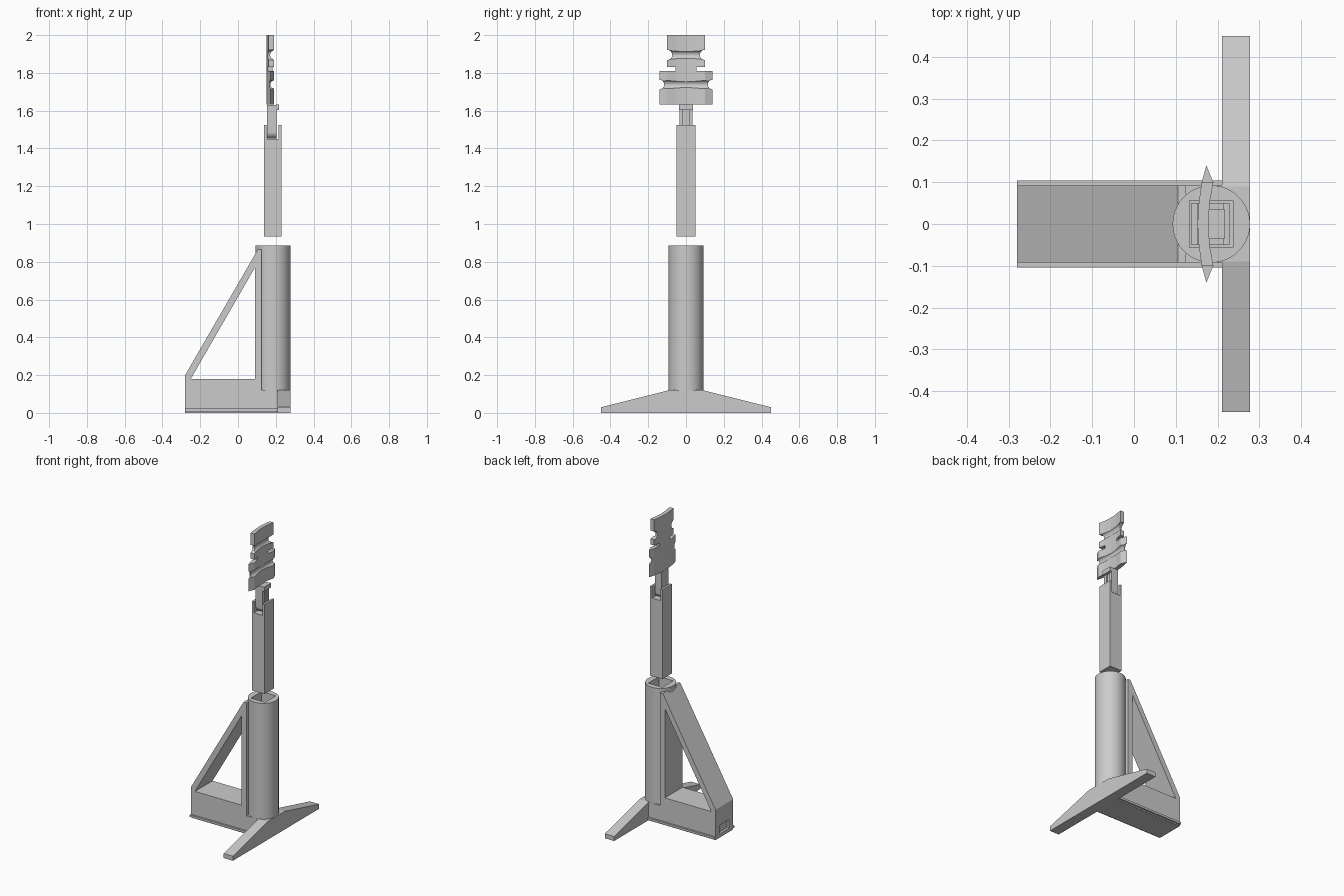
import bpy, bmesh, math
from mathutils import Vector

cube = bpy.data.objects.get("Cube")
if cube:
    bpy.data.objects.remove(cube, do_unlink=True)

grey = bpy.data.materials.new("plain grey")
grey.use_nodes = True
colour = (0.6, 0.6, 0.6, 1)
grey.diffuse_color = colour
grey.node_tree.nodes["Principled BSDF"].inputs["Base Color"].default_value = colour

AXES = {"x": lambda a, b, d: (d, a, b),
        "y": lambda a, b, d: (a, d, b),
        "z": lambda a, b, d: (a, b, d)}


def prism(name, points, axis, lo, hi):
    """Extrude a flat outline along an axis."""
    bm = bmesh.new()
    place = AXES[axis]
    face = bm.faces.new([bm.verts.new(place(a, b, lo)) for a, b in points])
    out = bmesh.ops.extrude_face_region(bm, geom=[face])
    verts = [v for v in out["geom"] if isinstance(v, bmesh.types.BMVert)]
    bmesh.ops.translate(bm, verts=verts, vec=Vector(place(0, 0, hi - lo)))
    bmesh.ops.recalc_face_normals(bm, faces=bm.faces)
    mesh = bpy.data.meshes.new(name)
    bm.to_mesh(mesh)
    bm.free()
    mesh.materials.append(grey)
    obj = bpy.data.objects.new(name, mesh)
    bpy.context.collection.objects.link(obj)
    return obj


def box(name, x0, x1, y0, y1, z0, z1):
    return prism(name, [(x0, y0), (x1, y0), (x1, y1), (x0, y1)], "z", z0, z1)


def circle(a, b, r, n):
    return [(a + r * math.cos(math.tau * i / n), b + r * math.sin(math.tau * i / n))
            for i in range(n)]


def arc(a, b, r, start, end, n):
    angles = [math.radians(start + (end - start) * i / n) for i in range(n + 1)]
    return [(a + r * math.cos(t), b + r * math.sin(t)) for t in angles]


def boolean(obj, cutter, operation="DIFFERENCE"):
    """Cut one part with another and discard the cutter."""
    mod = obj.modifiers.new("cut", "BOOLEAN")
    mod.operation, mod.solver, mod.object = operation, "EXACT", cutter
    activate(obj)
    bpy.ops.object.modifier_apply(modifier=mod.name)
    bpy.data.objects.remove(cutter, do_unlink=True)


def activate(obj):
    bpy.ops.object.select_all(action="DESELECT")
    obj.select_set(True)
    bpy.context.view_layer.objects.active = obj


def smooth(obj):
    activate(obj)
    bpy.ops.object.shade_smooth_by_angle(angle=math.radians(30))


CX = 0.185  # mast axis

# Triangular support with its open window
frame = prism("support_frame",
              [(-0.28, 0), (0.21, 0), (0.21, 0.12), (0.125, 0.12), (0.125, 0.865),
               (0.105, 0.865), (-0.28, 0.2)], "y", -0.092, 0.092)
boolean(frame, prism("window", [(-0.25, 0.18), (0.09, 0.18), (0.09, 0.77)], "y", -0.2, 0.2))
boolean(frame, box("end_slot", -0.3, -0.265, -0.05, 0.05, 0.025, 0.08))

# Lower side rails of the support
for side, name in ((1, "left_rail"), (-1, "right_rail")):
    y0, y1 = sorted((side * 0.09, side * 0.104))
    box(name, -0.28, 0.21, y0, y1, 0.008, 0.022)

# Cross foot
foot_half = [(0.45, 0), (0.45, 0.03), (0.09, 0.12)]
prism("cross_foot", foot_half + [(-y, z) for y, z in reversed(foot_half)], "x", 0.21, 0.278)

# Round sleeve with a square socket
sleeve = prism("sleeve", circle(CX, 0, 0.0925, 64), "z", 0.002, 0.885)
boolean(sleeve, box("socket", CX - 0.052, CX + 0.052, -0.056, 0.056, 0.12, 1))
smooth(sleeve)

# Square post with a fork at the top
post = box("post", 0.138, 0.229, -0.05, 0.05, 0.935, 1.525)
boolean(post, box("fork_slot", 0.152, 0.214, -0.1, 0.1, 1.45, 1.6))

# Tongue hinged in the fork, and its stop
tongue = prism("tongue", [(0.035, 1.63), (-0.035, 1.63)] + arc(0, 1.488, 0.035, 180, 360, 16),
               "x", 0.154, 0.203)
boolean(tongue, box("tongue_groove", 0.195, 0.21, -0.015, 0.015, 1.51, 1.605))
smooth(tongue)
box("tongue_stop", 0.2, 0.217, -0.036, 0.036, 1.603, 1.632)

# Crescent section blade trimmed to a stepped outline
outer = [(0.173, 0.14), (0.162, 0.1), (0.155, 0.05)]
inner = [(0.181, 0.05), (0.19, 0.1)]
section = (outer + [(0.152, 0)] + [(x, -y) for x, y in reversed(outer)]
           + [(x, -y) for x, y in reversed(inner)] + [(0.178, 0)] + inner)
blade = prism("blade", section, "z", 1.632, 2.0)
half = ([(0.15, 1.6), (0.15, 1.715)] + arc(0.14, 1.738, 0.025, 270, 90, 8)
        + [(0.15, 1.763), (0.15, 1.81), (0.055, 1.81), (0.055, 1.83), (0.1, 1.83)]
        + arc(0.1, 1.895, 0.027, 270, 90, 8) + [(0.1, 2.1)])
outline = prism("blade_outline", half + [(-y, z) for y, z in reversed(half)], "x", 0.1, 0.25)
boolean(blade, outline, "INTERSECT")
for z, r in ((1.738, 0.022), (1.895, 0.024)):
    boolean(blade, prism("groove", circle(0.194, z, r, 20), "y", -0.2, 0.2))
